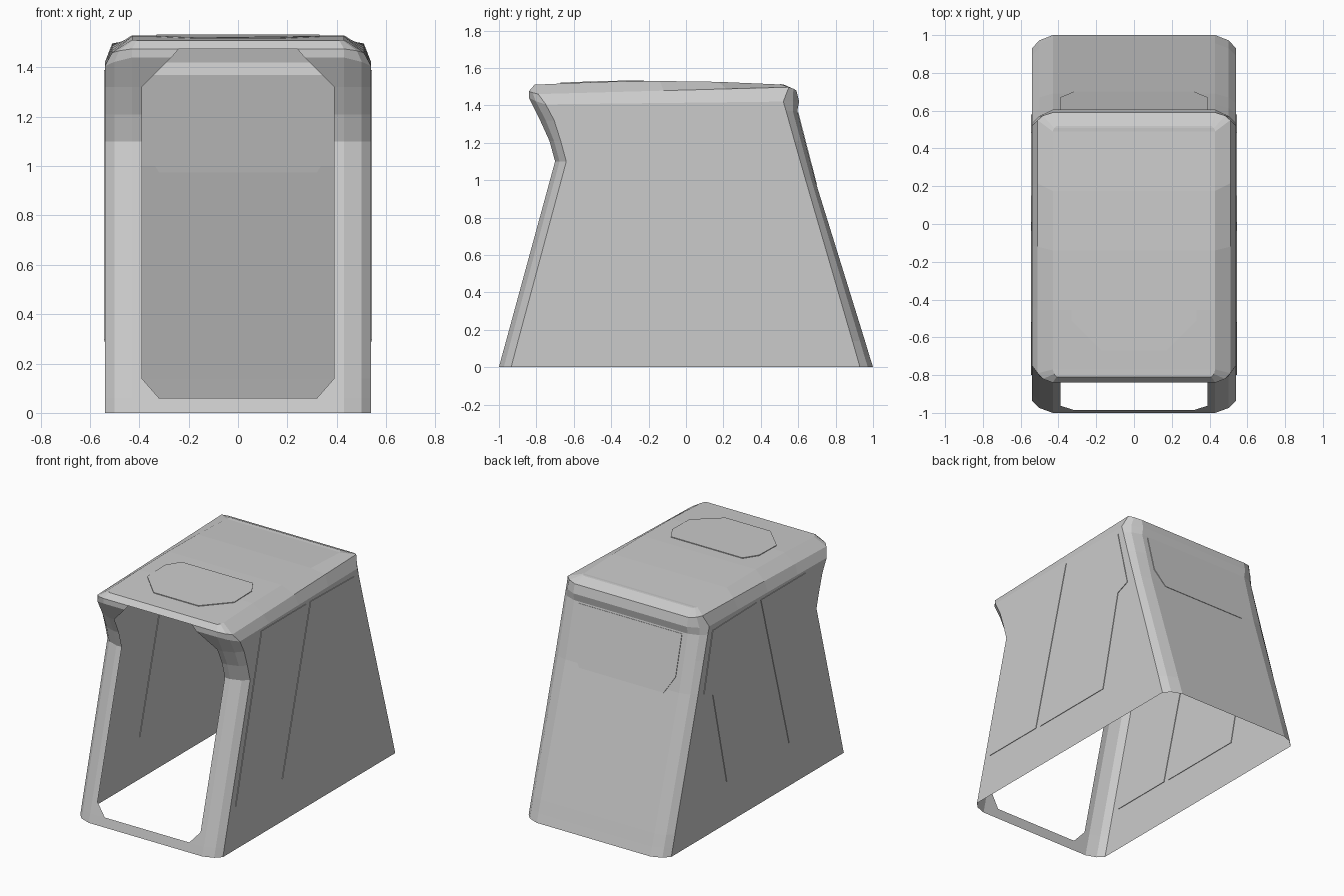
import bpy
import bmesh
from mathutils import Vector

cube = bpy.data.objects.get("Cube")
if cube:
    bpy.data.objects.remove(cube)

grey = bpy.data.materials.new("cabin_grey")
grey.use_nodes = True
grey.diffuse_color = (0.6, 0.6, 0.6, 1)
grey.node_tree.nodes["Principled BSDF"].inputs["Base Color"].default_value = (0.6, 0.6, 0.6, 1)


def finish(name, bm, mirror=True):
    mesh = bpy.data.meshes.new(name)
    bm.to_mesh(mesh)
    bm.free()
    mesh.materials.append(grey)
    obj = bpy.data.objects.new(name, mesh)
    bpy.context.collection.objects.link(obj)
    if mirror:
        obj.modifiers.new("Mirror", "MIRROR").use_clip = True
    return obj


# Levels of the half shell, bottom to top:
# flat x, side x, front (y, z), front side (y, z), back side (y, z), back (y, z)
LEVELS = [
    (.43, .54, (-1.0, 0), (-.935, 0), (.93, 0), (1.0, 0)),
    (.43, .54, (-.984, .06), (-.919, .06), (.913, .06), (.981, .06)),
    (.43, .54, (-.962, .14), (-.898, .14), (.89, .14), (.957, .14)),
    (.43, .54, (-.70, 1.10), (-.64, 1.10), (.64, 1.0), (.69, 1.0)),
    (.43, .54, (-.73, 1.21), (-.67, 1.21), (.58, 1.21), (.636, 1.21)),
    (.43, .54, (-.78, 1.32), (-.705, 1.32), (.535, 1.37), (.595, 1.37)),
    (.43, .54, (-.84, 1.44), (-.75, 1.405), (.52, 1.42), (.605, 1.42)),
    (.43, .51, (-.84, 1.475), (-.79, 1.46), (.55, 1.497), (.59, 1.48)),
    (.41, .43, (-.81, 1.51), (-.77, 1.512), (.49, 1.514), (.52, 1.512)),
]
# Half width of the front opening on each level
OPENING = [None, .32, .39, .39, .39, .39, .27, .24, None]
SIDE_STEPS = 4


def roof_z(y):
    t = (y + .77) / 1.26
    return 1.512 + .072 * t * (1 - t)


def corner(flat_x, side_x, end, side):
    # Middle point of the rounded vertical corner
    y = end[0] + .4 * (side[0] - end[0])
    return (flat_x + .65 * (side_x - flat_x), y, (end[1] + side[1]) / 2)


def ring(level, top):
    fx, sx, front, s0, s1, back = level
    pts = [(fx, *front), corner(fx, sx, front, s0)]
    for i in range(SIDE_STEPS + 1):
        t = i / SIDE_STEPS
        y = s0[0] + t * (s1[0] - s0[0])
        z = roof_z(y) if top else s0[1] + t * (s1[1] - s0[1])
        pts.append((sx, y, z))
    return pts + [corner(fx, sx, back, s1), (fx, *back)]


# Cabin shell: corners, sides and back
bm = bmesh.new()
rings = [[bm.verts.new(p) for p in ring(lv, lv is LEVELS[-1])] for lv in LEVELS]
back_mid = [bm.verts.new((0, *lv[5])) for lv in LEVELS]
for k in range(len(rings) - 1):
    low, high = rings[k] + [back_mid[k]], rings[k + 1] + [back_mid[k + 1]]
    for i in range(len(low) - 1):
        bm.faces.new((low[i], low[i + 1], high[i + 1], high[i]))

# Front frame around the opening
inner = [bm.verts.new((w, *lv[2])) if w else None for w, lv in zip(OPENING, LEVELS)]
front_mid = {k: bm.verts.new((0, *LEVELS[k][2])) for k in (0, 1, 7, 8)}
for k in range(1, 7):
    bm.faces.new((inner[k], rings[k][0], rings[k + 1][0], inner[k + 1]))
bm.faces.new((front_mid[0], rings[0][0], rings[1][0], inner[1], front_mid[1]))
bm.faces.new((front_mid[7], inner[7], rings[7][0], rings[8][0], front_mid[8]))

# Roof panel, closed from the top ring to the centre line
top = rings[-1]
roof_mid = [front_mid[8]]
roof_mid += [bm.verts.new((0, v.co.y, v.co.z)) for v in top[1:-1]] + [back_mid[-1]]
for i in range(len(top) - 1):
    bm.faces.new((top[i], top[i + 1], roof_mid[i + 1], roof_mid[i]))
finish("cabin_shell", bm)


def plate(name, pts, normal, mirror, half=.004):
    # Thin panel that straddles the wall
    n = Vector(normal).normalized() * half
    bm = bmesh.new()
    face = bm.faces.new([bm.verts.new(Vector(p) - n) for p in pts])
    new = bmesh.ops.extrude_face_region(bm, geom=[face], use_keep_orig=True)
    moved = [g for g in new["geom"] if isinstance(g, bmesh.types.BMVert)]
    bmesh.ops.translate(bm, verts=moved, vec=2 * n)
    bmesh.ops.recalc_face_normals(bm, faces=bm.faces)
    return finish(name, bm, mirror)


def both_sides(half_pts):
    return half_pts + [(-x, v) for x, v in reversed(half_pts)]


# Side windows
front_pane = [(-.80, .295), (-.34, .295), (-.035, 1.39), (-.52, 1.39)]
rear_pane = [(-.295, .29), (.335, .29), (.485, .94), (.58, .98), (.485, 1.38), (.01, 1.39)]
for name, pane in (("front_side_windows", front_pane), ("rear_side_windows", rear_pane)):
    plate(name, [(.54, y, z) for y, z in pane], (1, 0, 0), True)

# Back window
outline = both_sides([(.32, .975), (.39, 1.09), (.39, 1.36)])
plate("back_window", [(x, .69 - .257 * (z - 1), z) for x, z in outline], (0, 1, .257), False)

# Roof hatch
outline = both_sides([(.17, -.67), (.33, -.51), (.33, -.32), (.27, -.225)])
plate("roof_hatch", [(x, y, roof_z(y)) for x, y in outline], (0, 0, 1), False)
